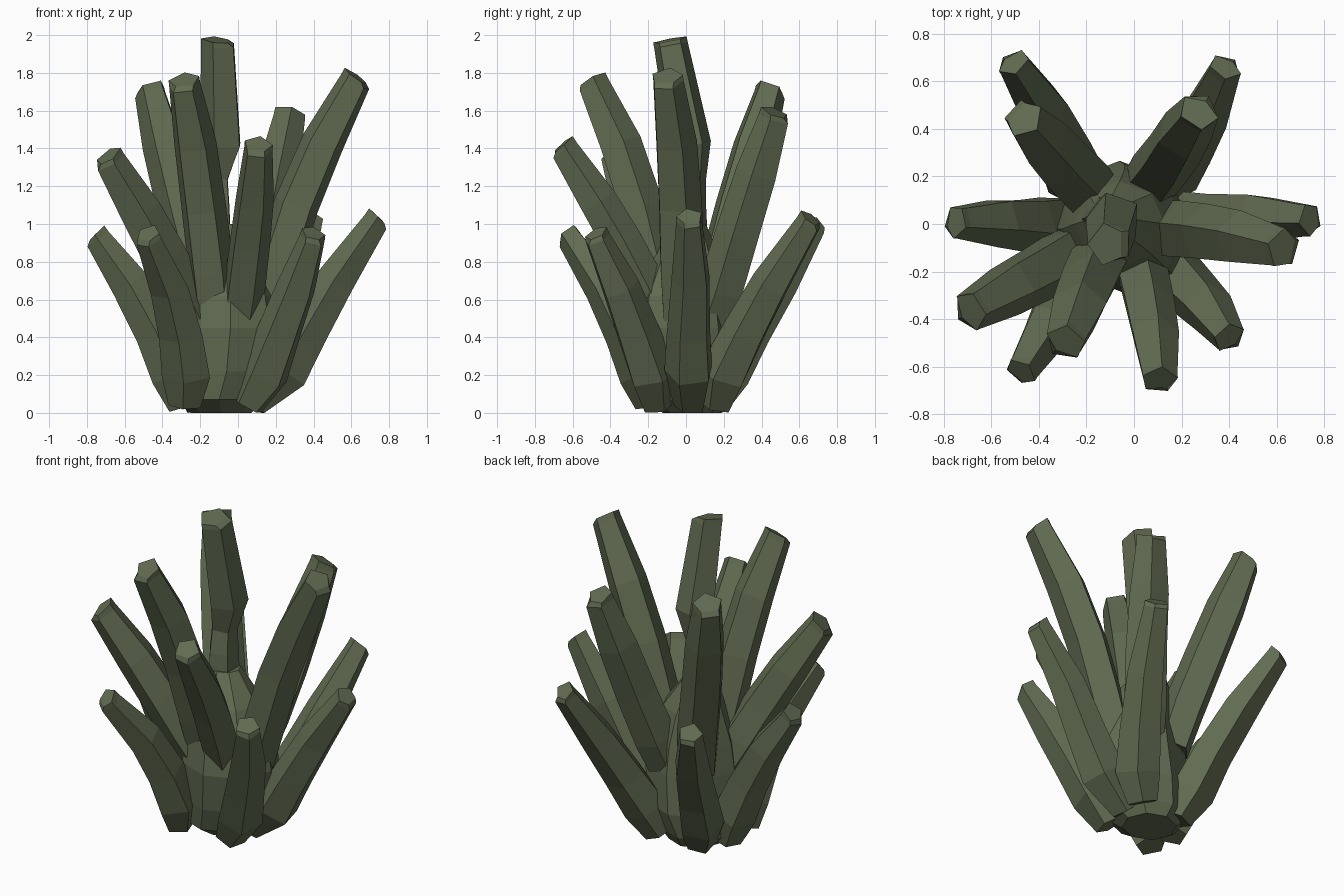
import bpy, bmesh, math
from mathutils import Vector

if "Cube" in bpy.data.objects:
    bpy.data.objects.remove(bpy.data.objects["Cube"])

green = bpy.data.materials.new("dark moss green")
green.diffuse_color = (0.12, 0.148, 0.083, 1)
green.use_nodes = True
green.node_tree.nodes["Principled BSDF"].inputs["Base Color"].default_value = green.diffuse_color
SIDES = 5


def finish(bm, name):
    bmesh.ops.recalc_face_normals(bm, faces=bm.faces)
    me = bpy.data.meshes.new(name)
    bm.to_mesh(me)
    bm.free()
    me.materials.append(green)
    ob = bpy.data.objects.new(name, me)
    bpy.context.collection.objects.link(ob)


def loft(rings, bm):
    rows = [[bm.verts.new(p) for p in r] for r in rings]
    n = len(rows[0])
    for a, b in zip(rows, rows[1:]):
        for i in range(n):
            bm.faces.new((a[i], a[(i + 1) % n], b[(i + 1) % n], b[i]))
    bm.faces.new(rows[0][::-1])
    bm.faces.new(rows[-1])


def stalk(name, path, radii, out=None, phase=0.3):
    """Five-sided faceted stalk along a path, ending in a slanted cut with one chamfer."""
    pts = [Vector(p) for p in path]
    tip = pts[-1]
    out = Vector(out) if out else Vector((tip.x, tip.y, 0)).normalized()
    rings = []
    for k, (p, r) in enumerate(zip(pts, radii)):
        t = (pts[min(k + 1, len(pts) - 1)] - pts[max(k - 1, 0)]).normalized()
        u = (out - t * out.dot(t)).normalized()
        v = t.cross(u)
        ring = []
        for i in range(SIDES):
            a = phase + math.tau * i / SIDES
            ring.append(p + u * r * math.cos(a) + v * r * math.sin(a))
        if k == 0:                                   # keep the foot on the ground
            for q in ring:
                q.z = max(q.z, 0.0)
        rings.append(ring)
    # slanted cut: inner side of the tip stands higher, outer side is chamfered
    cap = []
    for q in rings[-1]:
        d = (q - tip).dot(u) / radii[-1]
        cap.append(q + t * (0.03 - 0.01 * d) - u * radii[-1] * 0.4 * max(d, 0))
    rings.append(cap)
    bm = bmesh.new()
    loft(rings, bm)
    finish(bm, name)


# low outer stalks, rooted around the base
OUTER = [0.09, 0.135, 0.122, 0.108, 0.072]
low = {
    "left": [(-.28, 0, .03), (-.33, 0, .2), (-.43, .0, .43), (-.57, .01, .68), (-.74, .01, .92)],
    "right": [(.08, .02, .04), (.25, .02, .22), (.36, .02, .42), (.52, .03, .7), (.73, .02, 1.01)],
    "front_right": [(.05, -.15, .04), (.14, -.18, .2), (.22, -.26, .42), (.31, -.35, .66), (.395, -.47, .92)],
    "front_left": [(-.28, -.18, .04), (-.27, -.22, .2), (-.3, -.31, .42), (-.36, -.43, .66), (-.47, -.61, .92)],
    "back_right": [(.07, .16, .04), (.14, .2, .2), (.21, .31, .42), (.29, .45, .68), (.38, .65, 1.0)],
    "back_left": [(-.2, .14, .04), (-.25, .21, .2), (-.3, .33, .42), (-.38, .49, .68), (-.5, .67, .98)],
}
for i, (side, path) in enumerate(low.items()):
    stalk(f"low_stalk_{side}", path, OUTER, phase=0.3 + i * 0.5)

# tall inner stalks, growing out of the core
INNER = [0.12, 0.128, 0.125, 0.118, 0.088]
tall = {
    "left_front": [(-.22, -.1, .48), (-.29, -.14, .62), (-.39, -.2, .82), (-.52, -.27, 1.06), (-.68, -.36, 1.33)],
    "left_back": [(-.17, .12, .5), (-.22, .18, .75), (-.31, .27, 1.1), (-.39, .36, 1.42), (-.46, .44, 1.69)],
    "right_back": [(.04, .13, .48), (.08, .19, .65), (.15, .28, .95), (.21, .38, 1.27), (.27, .47, 1.56)],
    "right": [(.12, -.02, .48), (.2, -.03, .75), (.31, -.04, 1.1), (.45, -.06, 1.43), (.62, -.1, 1.75)],
    "front_left": [(-.12, -.1, .5), (-.145, -.16, .75), (-.185, -.24, 1.08), (-.23, -.35, 1.42), (-.285, -.49, 1.73)],
    "front": [(.01, -.14, .5), (.03, -.21, .65), (.06, -.34, .9), (.085, -.47, 1.12), (.105, -.645, 1.39)],
}
for i, (side, path) in enumerate(tall.items()):
    radii = [r * (0.9 if side == "front" else 1) for r in INNER]
    stalk(f"tall_stalk_{side}", path, radii, phase=0.1 + i * 0.55)

# central upright stalk, pinched just above the core
stalk("centre_stalk",
      [(-.12, .02, .9), (-.12, .02, 1.1), (-.12, .03, 1.24), (-.085, .02, 1.42), (-.1, -.08, 1.945)],
      [0.1, 0.09, 0.08, 0.118, 0.095], out=(1, 0, 0), phase=0.6)

# faceted core joining all the stalks, undercut at the ground
core = [(0, .16, -.09, .03), (.07, .24, -.1, 0), (.22, .28, -.06, 0), (.45, .285, -.04, -.02),
        (.62, .26, -.04, -.02), (.82, .19, -.06, 0), (1.0, .09, -.1, .02)]
bm = bmesh.new()
loft([[Vector((x + r * math.cos(math.tau * i / 8), y + .95 * r * math.sin(math.tau * i / 8), z))
       for i in range(8)] for z, r, x, y in core], bm)
finish(bm, "base_core")
